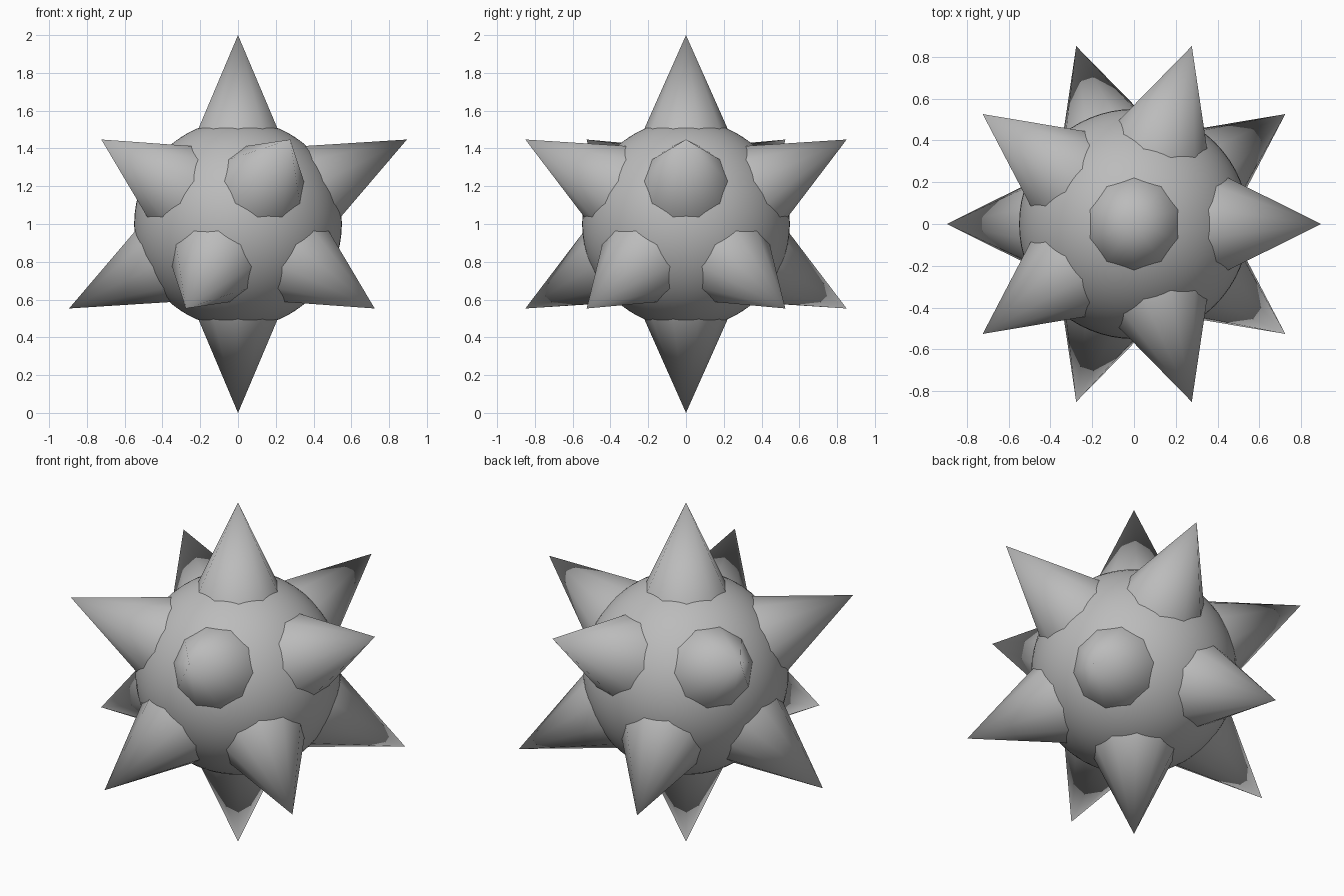
import bpy
import math
from mathutils import Matrix

if "Cube" in bpy.data.objects:
    bpy.data.objects.remove(bpy.data.objects["Cube"], do_unlink=True)

CORE_RADIUS = 0.55
SPIKE_FOOT, SPIKE_TIP = 0.45, 1.0      # distances from the centre
SPIKE_SLOPE = 0.445                    # radius gained per unit below the tip
CENTRE = Matrix.Translation((0, 0, 1))

grey = bpy.data.materials.new("plain grey")
grey.use_nodes = True
grey.diffuse_color = (0.5, 0.5, 0.5, 1)
grey.node_tree.nodes["Principled BSDF"].inputs["Base Color"].default_value = (0.5, 0.5, 0.5, 1)


def finish(name):
    obj = bpy.context.object
    obj.name = name
    obj.data.materials.append(grey)
    bpy.ops.object.shade_smooth()
    return obj


def add_spike(name, tilt, turn):
    """Ten-sided open cone pointing away from the centre."""
    length = SPIKE_TIP - SPIKE_FOOT
    bpy.ops.mesh.primitive_cone_add(vertices=10, radius1=length * SPIKE_SLOPE,
                                    radius2=0, depth=length, end_fill_type='NOTHING')
    spike = finish(name)
    outward = Matrix.Translation((0, 0, SPIKE_FOOT + length / 2))
    spike.matrix_world = (CENTRE @ Matrix.Rotation(turn, 4, 'Z')
                          @ Matrix.Rotation(tilt, 4, 'Y') @ outward)


# Round core
bpy.ops.mesh.primitive_uv_sphere_add(segments=64, ring_count=32,
                                     radius=CORE_RADIUS, location=(0, 0, 1))
finish("core")

# Spikes at the two poles
add_spike("top_spike", 0, 0)
add_spike("bottom_spike", math.pi, 0)

# Two staggered rings of five, following the corners of an icosahedron
ring_tilt = math.atan(2)
for i in range(5):
    turn = i * math.tau / 5
    add_spike(f"upper_spike_{i + 1}", ring_tilt, turn)
    add_spike(f"lower_spike_{i + 1}", math.pi - ring_tilt, turn + math.pi)
